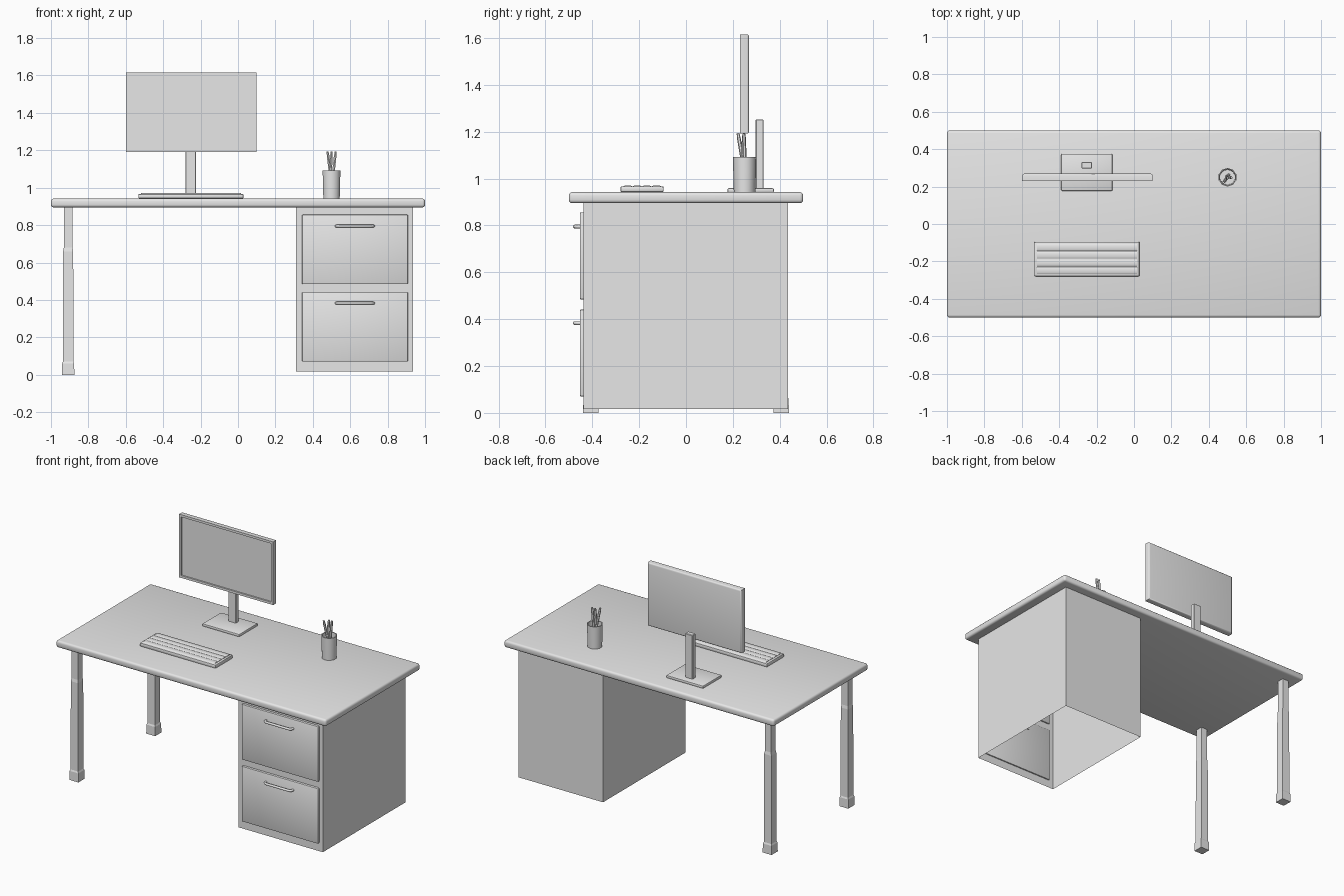
import bpy, bmesh, math
from mathutils import Vector

if "Cube" in bpy.data.objects:
    bpy.data.objects.remove(bpy.data.objects["Cube"])

grey = bpy.data.materials.new("light grey")
grey.diffuse_color = (0.8, 0.8, 0.8, 1)
grey.use_nodes = True
grey.node_tree.nodes["Principled BSDF"].inputs["Base Color"].default_value = grey.diffuse_color


def finish(name, bm, smooth=None):
    bmesh.ops.recalc_face_normals(bm, faces=bm.faces)
    me = bpy.data.meshes.new(name)
    bm.to_mesh(me)
    bm.free()
    me.materials.append(grey)
    ob = bpy.data.objects.new(name, me)
    bpy.context.collection.objects.link(ob)
    if smooth:
        bpy.ops.object.select_all(action='DESELECT')
        ob.select_set(True)
        bpy.context.view_layer.objects.active = ob
        bpy.ops.object.shade_smooth_by_angle(angle=math.radians(smooth))
    return ob


def box_bm(x, y, z, bevel=0, segments=2):
    bm = bmesh.new()
    bmesh.ops.create_cube(bm, size=1)
    for v in bm.verts:
        v.co = [(a + b) / 2 + c * (b - a) for (a, b), c in zip((x, y, z), v.co)]
    if bevel:
        bmesh.ops.bevel(bm, geom=bm.edges[:], offset=bevel, segments=segments,
                        profile=0.5, affect='EDGES')
    return bm


def box(name, x, y, z, bevel=0, segments=2, smooth=None):
    return finish(name, box_bm(x, y, z, bevel, segments), smooth)


def loft(name, rings, cap_start=True, cap_end=True, smooth=None):
    bm = bmesh.new()
    loops = [[bm.verts.new(p) for p in r] for r in rings]
    n = len(loops[0])
    for a, b in zip(loops, loops[1:]):
        for i in range(n):
            bm.faces.new((a[i], a[(i + 1) % n], b[(i + 1) % n], b[i]))
    if cap_start:
        bm.faces.new(loops[0])
    if cap_end:
        bm.faces.new(loops[-1])
    return finish(name, bm, smooth)


def tube(name, path, radii, sides=8, smooth=50):
    path = [Vector(p) for p in path]
    rings = []
    for i, p in enumerate(path):
        t = (path[min(i + 1, len(path) - 1)] - path[max(i - 1, 0)]).normalized()
        ref = Vector((0, 0, 1)) if abs(t.z) < 0.7 else Vector((1, 0, 0))
        u = t.cross(ref).normalized()
        w = t.cross(u)
        rings.append([p + radii[i] * (math.cos(a) * u + math.sin(a) * w)
                      for a in (math.tau * k / sides for k in range(sides))])
    return loft(name, rings, smooth=smooth)


# Desk top with rounded edges
box("desk_top", (-1, 1), (-0.5, 0.5), (0.895, 0.942), 0.014, 3, smooth=80)

# Two slim legs with a small foot
for label, cy in (("front", -0.406), ("back", 0.406)):
    profile = ((0.033, 0), (0.032, 0.06), (0.028, 0.07), (0.027, 0.66),
               (0.023, 0.68), (0.023, 0.9))
    loft(label + "_leg", [[(-0.908 + sx * h, cy + sy * h, z) for sx, sy in
                           ((-1, -1), (1, -1), (1, 1), (-1, 1))] for h, z in profile])

# Drawer cabinet, a shell open underneath
bm = box_bm((0.31, 0.935), (-0.438, 0.435), (0.017, 0.896))
bm.faces.ensure_lookup_table()
bmesh.ops.delete(bm, geom=[f for f in bm.faces if abs(f.normal.z) > 0.9], context='FACES')
finish("cabinet", bm)

# Drawers and bent bar handles
for label, z0, z1, hz in (("upper", 0.484, 0.856, 0.795), ("lower", 0.07, 0.441, 0.383)):
    box(label + "_drawer", (0.342, 0.909), (-0.453, -0.43), (z0, z1), 0.006, 2, smooth=40)
    cx, half, out = 0.625, 0.099, -0.475
    path = [(cx - half, -0.425, hz), (cx - half, out + 0.014, hz),
            (cx - half + 0.004, out + 0.004, hz), (cx - half + 0.014, out, hz)]
    path += [(2 * cx - x, y, z) for x, y, z in reversed(path)]
    tube(label + "_handle", path, [0.008] * len(path))

# Monitor: casing with a recessed screen on the front
bm = box_bm((-0.598, 0.099), (0.231, 0.269), (1.192, 1.615))
edges = [e for e in bm.edges if all(v.co.y > 0.25 for v in e.verts)]
bmesh.ops.bevel(bm, geom=edges, offset=0.01, segments=3, profile=0.5, affect='EDGES')
front = [f for f in bm.faces if f.normal.y < -0.9]
bmesh.ops.inset_region(bm, faces=front, thickness=0.022)
screen = [f for f in bm.faces if f.normal.y < -0.9 and f.calc_area() > 0.2]
bmesh.ops.inset_region(bm, faces=screen, thickness=0.001, depth=-0.008)
finish("monitor", bm, smooth=40)

# Monitor stand
box("stand_post", (-0.28, -0.225), (0.297, 0.331), (0.95, 1.252), 0.003, 1)
box("stand_base", (-0.389, -0.115), (0.177, 0.375), (0.94, 0.959), 0.006, 2, smooth=40)

# Keyboard: casing and four long key ridges
box("keyboard", (-0.533, 0.03), (-0.28, -0.095), (0.942, 0.967), 0.007, 2, smooth=40)
for i in range(4):
    cy = -0.249 + i * 0.041
    section = [(cy + 0.0195 * math.cos(a), 0.966 + 0.005 * math.sin(a))
               for a in (math.pi * k / 6 for k in range(7))]
    loft("key_row_%d" % (i + 1), [[(x, y, z) for y, z in section]
                                  for x in (-0.518, 0.015)], smooth=40)

# Pen cup, ten sided and open at the top
profile = ((0.046, 0.942), (0.05, 1.092), (0.044, 1.092), (0.041, 0.952))
loft("pen_cup", [[(0.5 + r * math.cos(a), 0.25 + r * math.sin(a), z)
                  for a in (math.tau * (k + 0.5) / 10 for k in range(10))]
                 for r, z in profile], smooth=40)

# Three pens leaning in the cup
for i, (bottom, top) in enumerate((((0.507, 0.262), (0.479, 0.222)),
                                   ((0.49, 0.24), (0.5, 0.247)),
                                   ((0.497, 0.255), (0.522, 0.247)))):
    a, b = Vector((*bottom, 0.955)), Vector((*top, 1.193))
    tube("pen_%d" % (i + 1), [a, a.lerp(b, 0.9), b], [0.008, 0.008, 0.006], 6)
